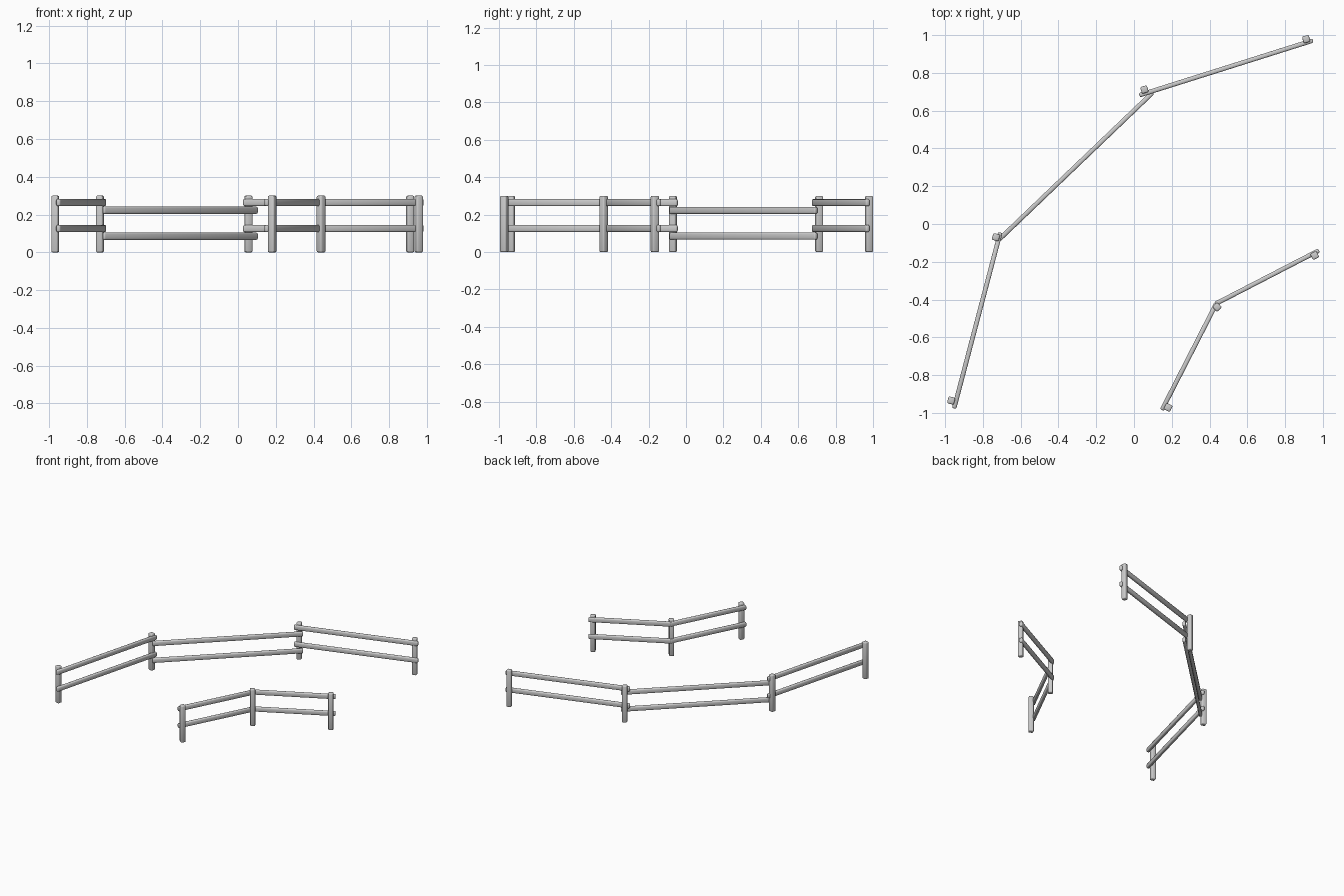
import bpy, math

if "Cube" in bpy.data.objects:
    bpy.data.objects.remove(bpy.data.objects["Cube"])

def block(name, size, loc, angle, bevel):
    # box with rounded edges, smooth shaded
    bpy.ops.mesh.primitive_cube_add(size=1, location=loc, rotation=(0, 0, angle))
    ob = bpy.context.object
    ob.name = name
    ob.scale = size
    bpy.ops.object.transform_apply(location=False, rotation=False, scale=True)
    mod = ob.modifiers.new("rounded_edges", 'BEVEL')
    mod.width = bevel
    mod.segments = 2
    bpy.ops.object.modifier_apply(modifier=mod.name)
    bpy.ops.object.shade_smooth_by_angle(angle=math.radians(50))
    return ob

def post(name, x, y, degrees):
    block(name, (0.037, 0.037, 0.30), (x, y, 0.15), math.radians(degrees), 0.007)

def rail_pair(name, a, b, heights):
    # upper and lower rail between two plan points
    dx, dy = b[0] - a[0], b[1] - a[1]
    for label, z in zip(("upper", "lower"), heights):
        block(f"{name}_{label}_rail", (math.hypot(dx, dy), 0.024, 0.038),
              ((a[0] + b[0]) / 2, (a[1] + b[1]) / 2, z), math.atan2(dy, dx), 0.008)

HIGH, LOW = (0.264, 0.126), (0.223, 0.085)

# long outer fence
rail_pair("outer_left", (-0.953, -0.977), (-0.708, -0.045), HIGH)
rail_pair("outer_middle", (-0.715, -0.083), (0.10, 0.697), LOW)
rail_pair("outer_right", (0.028, 0.682), (0.948, 0.972), HIGH)
for i, p in enumerate([(-0.968, -0.935, 75), (-0.731, -0.070, 75),
                       (0.055, 0.712, 17.5), (0.912, 0.979, 17.5)]):
    post(f"outer_post_{i + 1}", *p)

# short inner fence
rail_pair("inner_left", (0.148, -0.985), (0.438, -0.418), HIGH)
rail_pair("inner_right", (0.430, -0.424), (0.980, -0.140), HIGH)
for i, p in enumerate([(0.181, -0.972, 63), (0.440, -0.440, 45),
                       (0.957, -0.167, 27)]):
    post(f"inner_post_{i + 1}", *p)
